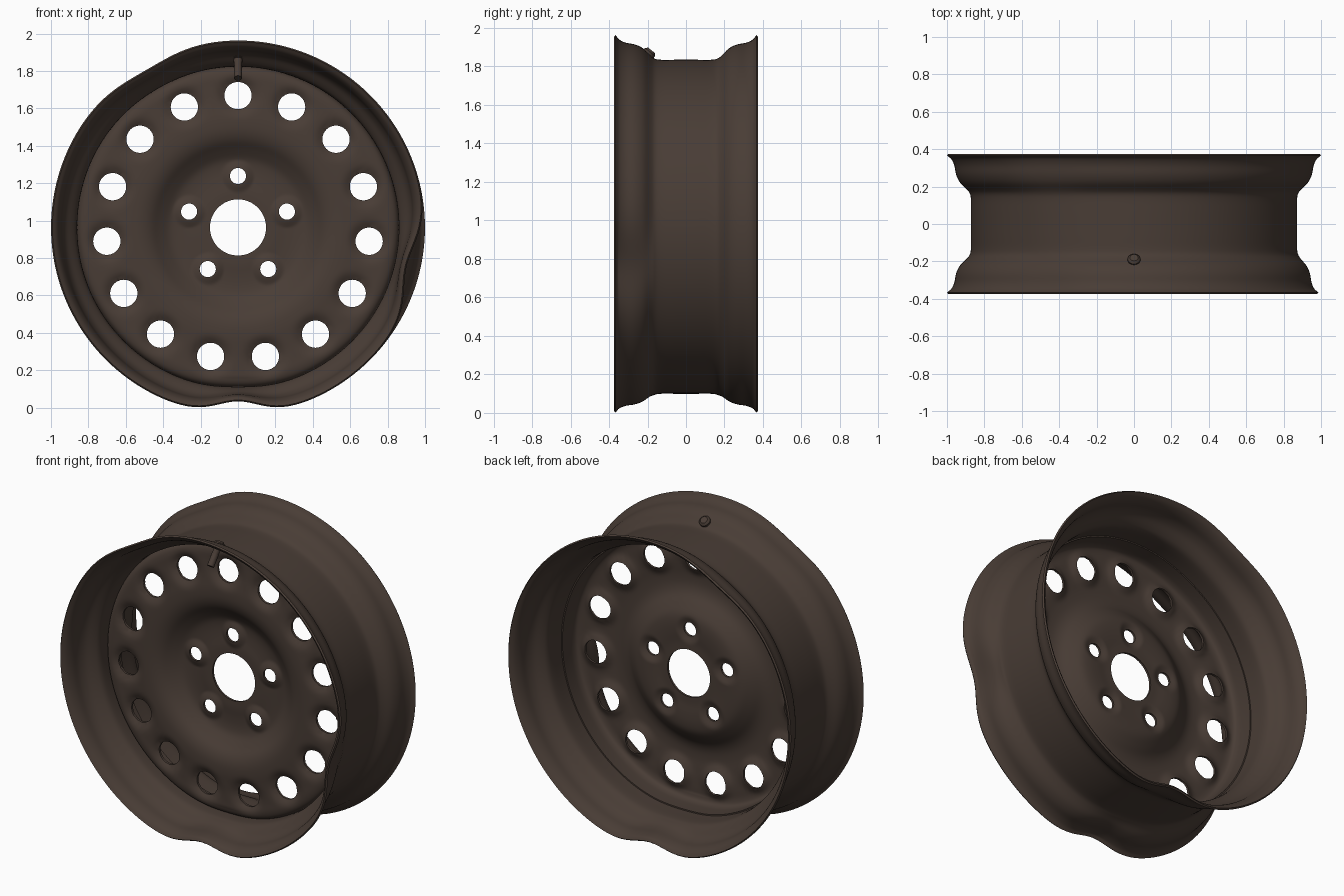
import bpy, bmesh, math
from mathutils import Vector, Matrix

if "Cube" in bpy.data.objects:
    bpy.data.objects.remove(bpy.data.objects["Cube"])

CZ = 0.963          # height of the wheel axis
SEG = 180

steel = bpy.data.materials.new("dark brown steel")
steel.diffuse_color = (0.066, 0.046, 0.036, 1)
steel.use_nodes = True
steel.node_tree.nodes["Principled BSDF"].inputs["Base Color"].default_value = steel.diffuse_color


def smooth_profile(pts, n=4):
    """Catmull-Rom subdivision of a short (radius, y) profile."""
    p = [Vector(q) for q in pts]
    p = [2 * p[0] - p[1]] + p + [2 * p[-1] - p[-2]]
    out = []
    for a, b, c, d in zip(p, p[1:], p[2:], p[3:]):
        for i in range(n):
            t = i / n
            out.append(0.5 * (2 * b + (c - a) * t + (2 * a - 5 * b + 4 * c - d) * t * t
                              + (3 * b - a - 3 * c + d) * t ** 3))
    return out + [p[-2]]


def bump(a, centre, width):
    d = (a - centre + 180) % 360 - 180
    return math.exp(-(d / width) ** 2 / 2)


def dent(r, y, a):
    """Radius after the knocks in the flanges (angle in degrees)."""
    if r < 0.8:
        return r
    w = max(0.12, min(1, (r - 0.86) / 0.12))
    r -= 0.07 * w * bump(a, -90, 7.2)
    r -= 0.025 * w * bump(a, 120, 9)
    if y < 0:
        r -= 0.085 * max(0, w - 0.12) * bump(a, -13, 9)
    return r


def finish(ob, angle=40):
    ob.data.materials.clear()
    ob.data.materials.append(steel)
    bpy.ops.object.select_all(action='DESELECT')
    bpy.context.view_layer.objects.active = ob
    ob.select_set(True)
    bpy.ops.object.shade_smooth_by_angle(angle=math.radians(angle))


def make(name, bm):
    me = bpy.data.meshes.new(name)
    bm.to_mesh(me)
    bm.free()
    ob = bpy.data.objects.new(name, me)
    bpy.context.collection.objects.link(ob)
    return ob


def lathe(name, profile, shape=lambda x, z, y: y):
    bm = bmesh.new()
    rings = []
    for r, y in profile:
        ring = []
        for i in range(SEG):
            a = 2 * math.pi * i / SEG
            rr = dent(r, y, math.degrees(a))
            x, z = rr * math.cos(a), rr * math.sin(a)
            ring.append(bm.verts.new((x, shape(x, z, y), CZ + z)))
        rings.append(ring)
    for p, q in zip(rings, rings[1:]):
        for i in range(SEG):
            j = (i + 1) % SEG
            bm.faces.new((p[i], p[j], q[j], q[i]))
    return make(name, bm)


def apply_mods(ob):
    dg = bpy.context.evaluated_depsgraph_get()
    me = bpy.data.meshes.new_from_object(ob.evaluated_get(dg))
    ob.modifiers.clear()
    ob.data = me


def thicken(ob, t):
    m = ob.modifiers.new("thickness", 'SOLIDIFY')
    m.thickness = t
    m.offset = 0


# rim barrel with both flanges
half = [(0.996, 0.37), (0.972, 0.35), (0.955, 0.315), (0.945, 0.265),
        (0.925, 0.225), (0.89, 0.19), (0.872, 0.165), (0.866, 0.13), (0.866, 0.06)]
rim = lathe("rim_barrel", smooth_profile(half + [(r, -y) for r, y in reversed(half)]))
thicken(rim, 0.012)
apply_mods(rim)
finish(rim)

# vent and bolt hole centres
vents = [(0.705 * math.sin(2 * math.pi * i / 15), 0.705 * math.cos(2 * math.pi * i / 15)) for i in range(15)]
bolts = [(0.275 * math.sin(2 * math.pi * i / 5), 0.275 * math.cos(2 * math.pi * i / 5)) for i in range(5)]


def pressed(x, z, y):
    """Rolled edges around the vents, raised seats around the bolts."""
    for hx, hz in vents:
        d = math.hypot(x - hx, z - hz)
        if d < 0.13:
            y += 0.022 * min(1, ((0.13 - d) / 0.055)) ** 2
    for hx, hz in bolts:
        d = math.hypot(x - hx, z - hz)
        if d < 0.085:
            y -= 0.018 * min(1, (0.085 - d) / 0.04)
    return y


# dished centre disc
disc_profile = [(0.15, -0.035), (0.20, -0.035), (0.26, -0.03), (0.32, -0.03), (0.37, -0.04),
                (0.42, -0.07), (0.47, -0.105), (0.52, -0.122), (0.58, -0.125), (0.64, -0.12),
                (0.70, -0.115), (0.76, -0.112), (0.81, -0.11), (0.842, -0.098),
                (0.856, -0.07), (0.859, -0.03), (0.859, 0.03)]
disc = lathe("centre_disc", smooth_profile(disc_profile), pressed)
thicken(disc, 0.014)

# cutter for all vent and bolt holes
bm = bmesh.new()
for holes, rad in ((vents, 0.073), (bolts, 0.043)):
    for hx, hz in holes:
        bmesh.ops.create_cone(bm, cap_ends=True, segments=40, radius1=rad, radius2=rad, depth=0.8,
                              matrix=Matrix.Translation((hx, 0, CZ + hz)) @ Matrix.Rotation(math.pi / 2, 4, 'X'))
cutter = make("hole_cutter", bm)
cutter.hide_render = True
cut = disc.modifiers.new("holes", 'BOOLEAN')
cut.operation = 'DIFFERENCE'
cut.solver = 'EXACT'
cut.object = cutter
apply_mods(disc)
bpy.data.objects.remove(cutter)
finish(disc)

# tyre valve: stem inside, round head outside
axis = Vector((0, -0.62, -0.78)).normalized()
turn = axis.to_track_quat('Z', 'Y').to_matrix().to_4x4()
base = Vector((0, -0.187, CZ + 0.912))
bm = bmesh.new()
for start, end, r1, r2 in ((0, 0.022, 0.034, 0.034), (-0.012, 0, 0.022, 0.034),
                           (0.02, 0.07, 0.024, 0.019), (0.07, 0.145, 0.021, 0.021)):
    bmesh.ops.create_cone(bm, cap_ends=True, segments=24, radius1=r1, radius2=r2, depth=end - start,
                          matrix=Matrix.Translation(base + axis * (start + end) / 2) @ turn)
finish(make("tyre_valve", bm))
